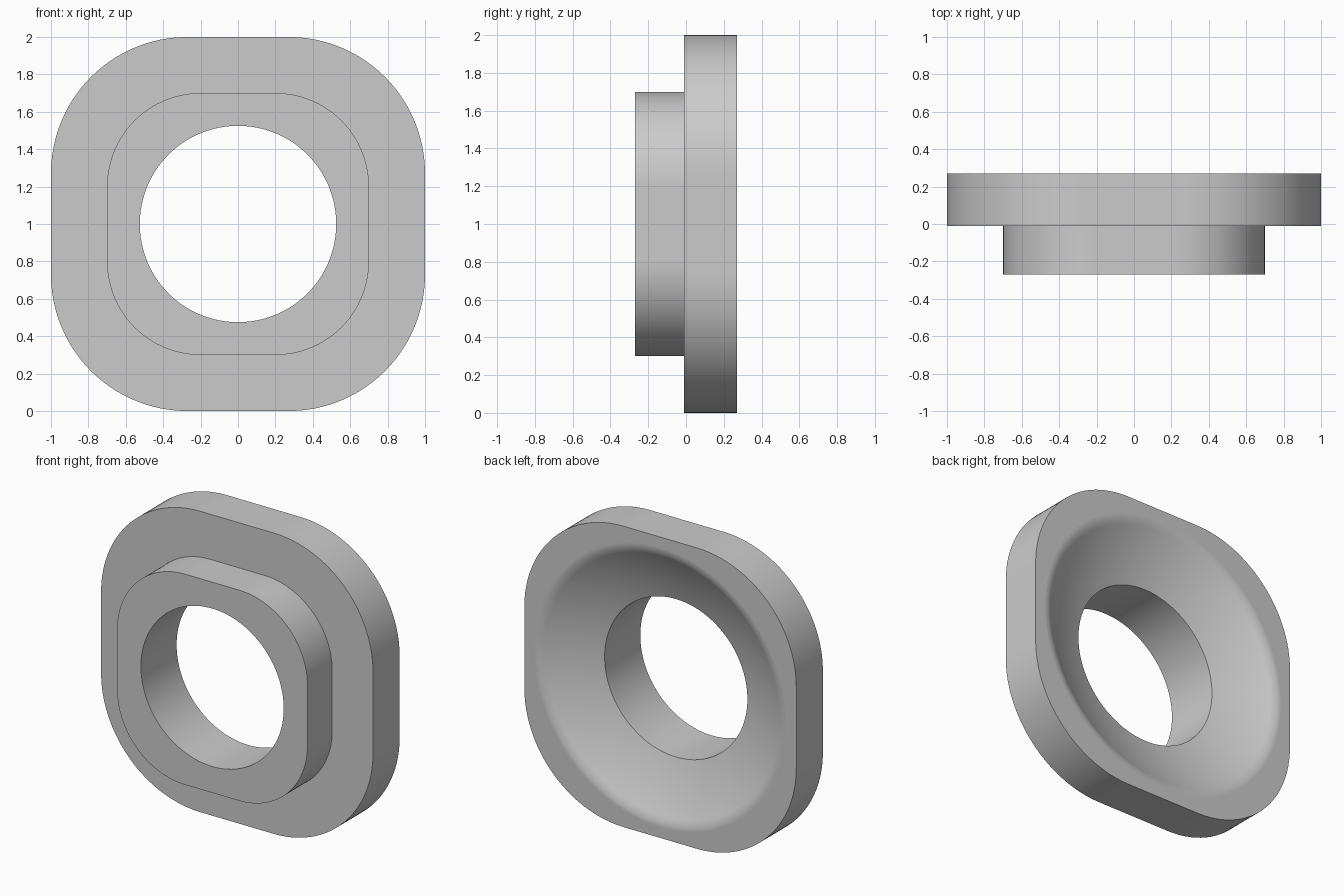
import bpy, bmesh, math

cube = bpy.data.objects.get("Cube")
if cube:
    bpy.data.objects.remove(cube, do_unlink=True)

SEGMENTS = 160
HOLE, RIM, BACK = 0.525, 0.9, 0.27
BOWL_RADIUS = 1.78


def rounded_square(half, corner):
    """Distance from the centre to a rounded square, by angle."""
    k = half - corner

    def reach(a):
        c, s = abs(math.cos(a)), abs(math.sin(a))
        t = half / max(c, s)
        if t * min(c, s) <= k:
            return t
        m = k * (c + s)
        return m + math.sqrt(m * m - 2 * k * k + corner * corner)
    return reach


def circle(radius):
    return lambda a: radius


def bowl_y(r):
    """Depth of the spherical seat at a given radius."""
    drop = math.sqrt(BOWL_RADIUS**2 - r * r) - math.sqrt(BOWL_RADIUS**2 - RIM**2)
    return BACK - drop


plate = rounded_square(1.0, 0.73)
boss = rounded_square(0.7, 0.5)

# Section loops: front of the bore, boss, plate, back rim, then the bowl
sections = [
    (circle(HOLE), -0.27), (boss, -0.27), (boss, -0.01),
    (plate, -0.01), (plate, BACK), (circle(RIM + 0.03), BACK),
]
steps = 10
for i in range(steps + 1):
    r = RIM + (HOLE - RIM) * i / steps
    sections.append((circle(r), bowl_y(r)))

bm = bmesh.new()
loops = []
for reach, y in sections:
    loop = []
    for i in range(SEGMENTS):
        a = math.tau * i / SEGMENTS
        d = reach(a)
        loop.append(bm.verts.new((d * math.cos(a), y, 1 + d * math.sin(a))))
    loops.append(loop)

# Skin between neighbouring loops; the last pair closes the bore
for j, low in enumerate(loops):
    high = loops[(j + 1) % len(loops)]
    for i in range(SEGMENTS):
        n = (i + 1) % SEGMENTS
        bm.faces.new((low[i], low[n], high[n], high[i]))
bmesh.ops.recalc_face_normals(bm, faces=bm.faces)

mesh = bpy.data.meshes.new("dished_flange")
bm.to_mesh(mesh)
bm.free()
flange = bpy.data.objects.new("dished_flange", mesh)
bpy.context.collection.objects.link(flange)

# Plain grey
grey = bpy.data.materials.new("plain_grey")
grey.use_nodes = True
colour = (0.6, 0.6, 0.6, 1)
grey.diffuse_color = colour
grey.node_tree.nodes["Principled BSDF"].inputs["Base Color"].default_value = colour
mesh.materials.append(grey)

bpy.ops.object.select_all(action='DESELECT')
flange.select_set(True)
bpy.context.view_layer.objects.active = flange
bpy.ops.object.shade_smooth_by_angle(angle=math.radians(35))
